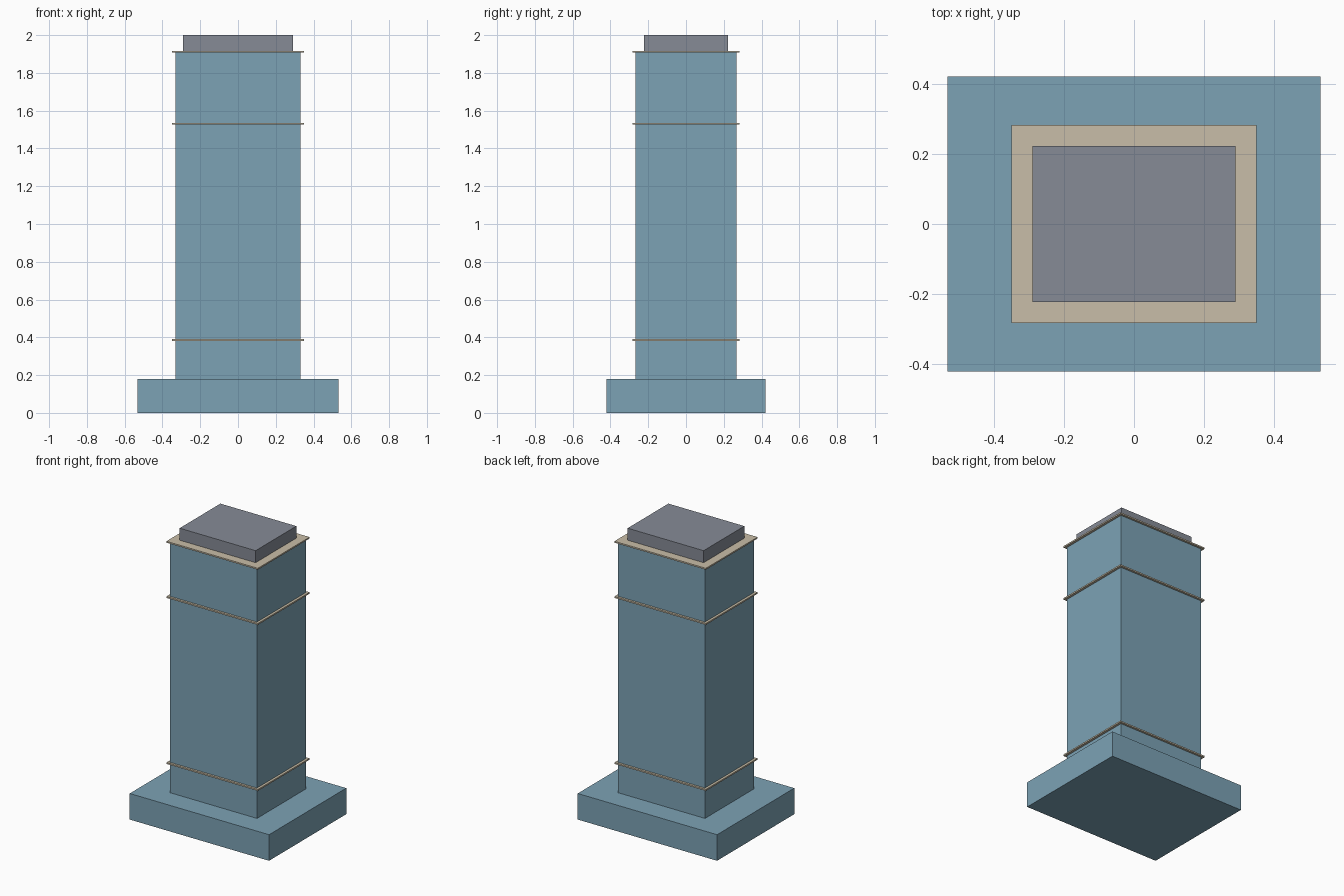
import bpy

default = bpy.data.objects.get("Cube")
if default:
    bpy.data.objects.remove(default, do_unlink=True)


def material(name, rgb):
    mat = bpy.data.materials.new(name)
    mat.use_nodes = True
    color = (*rgb, 1.0)
    mat.diffuse_color = color
    mat.node_tree.nodes["Principled BSDF"].inputs["Base Color"].default_value = color
    return mat


def box(name, width, depth, bottom, top, mat):
    """Box centred on the vertical axis, between two heights."""
    bpy.ops.mesh.primitive_cube_add(size=1, location=(0, 0, (bottom + top) / 2))
    obj = bpy.context.object
    obj.name = name
    obj.scale = (width, depth, top - bottom)
    bpy.ops.object.transform_apply(location=False, rotation=False, scale=True)
    obj.data.materials.append(mat)
    return obj


glass = material("blue_glass", (0.202, 0.362, 0.462))
stone = material("tan_stone", (0.584, 0.515, 0.392))
metal = material("roof_grey", (0.239, 0.258, 0.305))

# Podium, tower shaft and rooftop block
box("podium", 1.064, 0.842, 0, 0.18, glass)
box("tower_shaft", 0.664, 0.534, 0.18, 1.91, glass)
box("roof_block", 0.58, 0.444, 1.915, 2.0, metal)

# Thin ledges around the shaft
for name, height in (("lower", 0.385), ("upper", 1.531), ("roof", 1.912)):
    box(name + "_ledge", 0.698, 0.564, height - 0.005, height + 0.005, stone)
